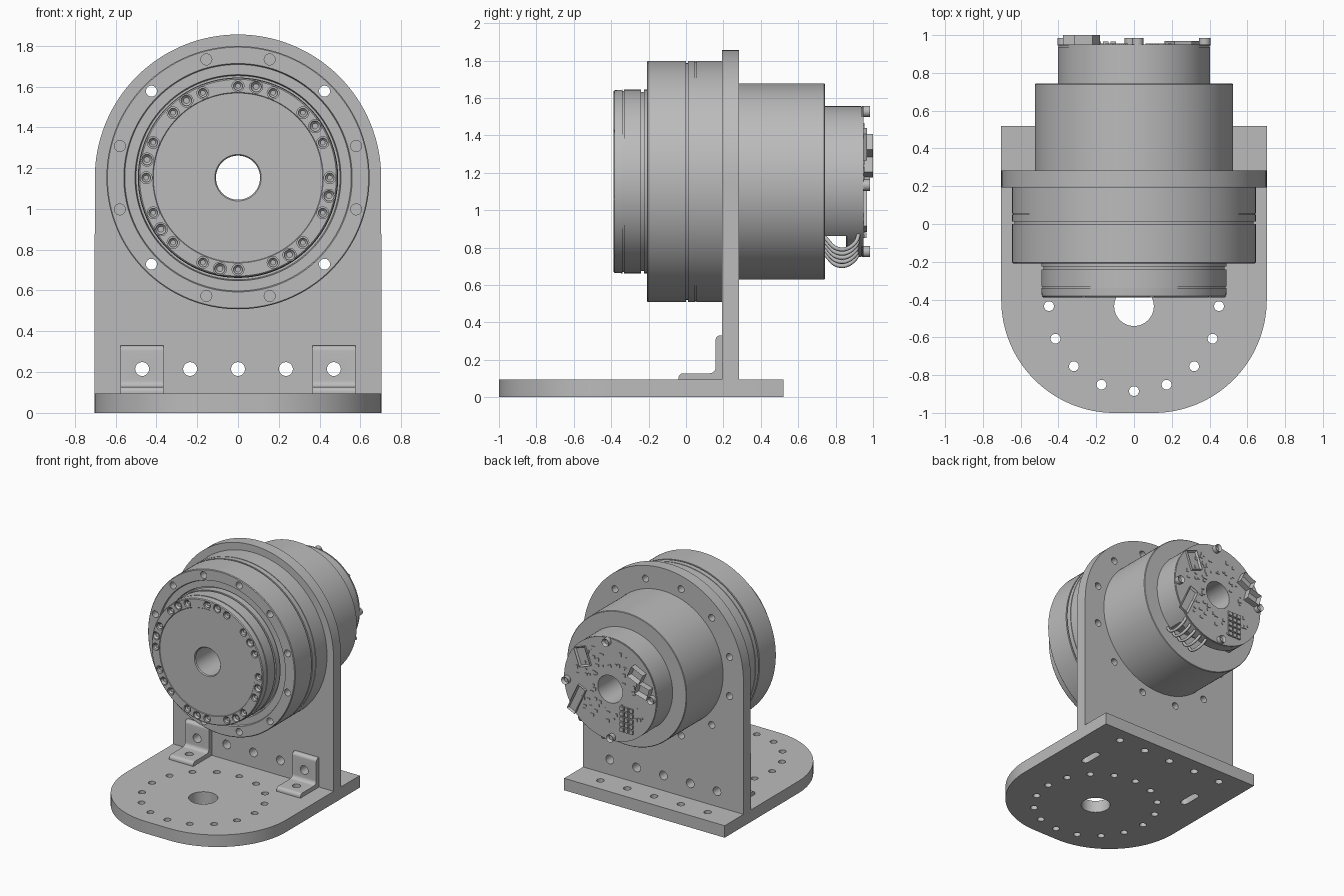
import bpy, bmesh, math, random
from math import pi, sin, cos, radians
from mathutils import Matrix, Vector

cube = bpy.data.objects.get("Cube")
if cube:
    bpy.data.objects.remove(cube, do_unlink=True)

grey = bpy.data.materials.new("machined grey")
grey.use_nodes = True
grey.diffuse_color = (0.5, 0.5, 0.5, 1)
grey.node_tree.nodes["Principled BSDF"].inputs["Base Color"].default_value = (0.5, 0.5, 0.5, 1)

AXIS_Z = 1.153   # height of the drive axis
BORE = 0.108


def finish(name, bm, cutter=None):
    """Turn a bmesh into an object, cut its holes and shade it."""
    bmesh.ops.recalc_face_normals(bm, faces=bm.faces)
    mesh = bpy.data.meshes.new(name)
    bm.to_mesh(mesh)
    bm.free()
    mesh.materials.append(grey)
    ob = bpy.data.objects.new(name, mesh)
    bpy.context.scene.collection.objects.link(ob)
    if cutter:
        tool = finish(name + "_cutter", cutter)
        tool.hide_render = True
        mod = ob.modifiers.new("holes", 'BOOLEAN')
        mod.object, mod.solver = tool, 'EXACT'
        graph = bpy.context.evaluated_depsgraph_get()
        ob.data = bpy.data.meshes.new_from_object(ob.evaluated_get(graph))
        ob.modifiers.clear()
        bpy.data.objects.remove(tool, do_unlink=True)
    bpy.ops.object.select_all(action='DESELECT')
    ob.select_set(True)
    bpy.context.view_layer.objects.active = ob
    bpy.ops.object.shade_smooth_by_angle(angle=radians(30))
    return ob


def arc(cx, cy, r, a0, a1, n=8):
    angles = [radians(a0 + (a1 - a0) * i / n) for i in range(n + 1)]
    return [(cx + r * cos(a), cy + r * sin(a)) for a in angles]


def prism(bm, pts, place, lo, hi):
    """Extrude a 2D outline; place(u, v, w) maps it into space."""
    face = bm.faces.new([bm.verts.new(place(u, v, lo)) for u, v in pts])
    out = bmesh.ops.extrude_face_region(bm, geom=[face])
    shift = Vector(place(0, 0, hi)) - Vector(place(0, 0, lo))
    bmesh.ops.translate(bm, vec=shift, verts=[v for v in out["geom"] if isinstance(v, bmesh.types.BMVert)])


def on_floor(u, v, w): return (u, v, w)
def upright(u, v, w): return (u, w, v)
def sideways(u, v, w): return (w, u, v)


def cylinder(bm, centre, r, length, axis='Y', segments=24):
    turn = Matrix.Rotation(pi / 2, 4, 'X') if axis == 'Y' else Matrix()
    return bmesh.ops.create_cone(bm, cap_ends=True, segments=segments, radius1=r, radius2=r,
                                 depth=length, matrix=Matrix.Translation(centre) @ turn)


def screw(bm, x, z, y0, y1, r):
    """Socket head cap screw from y0 to its top at y1."""
    verts = cylinder(bm, (x, (y0 + y1) / 2, z), r, abs(y1 - y0))["verts"]
    top = [f for f in {f for v in verts for f in v.link_faces}
           if all(abs(v.co.y - y1) < 1e-5 for v in f.verts)]
    bmesh.ops.inset_region(bm, faces=top, thickness=r * 0.45)
    bmesh.ops.translate(bm, vec=(0, (y0 - y1) * 0.5, 0), verts=top[0].verts)


def polar(r, degrees):
    """Point on the drive face, clockwise from the top."""
    a = radians(degrees)
    return r * sin(a), AXIS_Z + r * cos(a)


def lathe(profile, steps=128):
    """Spin a closed (y, radius) profile about the drive axis."""
    bm = bmesh.new()
    verts = [bm.verts.new((0, y, AXIS_Z + r)) for y, r in profile]
    edges = [bm.edges.new((a, b)) for a, b in zip(verts, verts[1:] + verts[:1])]
    bmesh.ops.spin(bm, geom=verts + edges, cent=(0, 0, AXIS_Z), axis=(0, 1, 0),
                   angle=2 * pi, steps=steps, use_merge=True)
    bmesh.ops.remove_doubles(bm, verts=bm.verts, dist=1e-5)
    return bm


def groove(y, r, w=0.006, d=0.007):
    return [(y - w, r), (y - w, r - d), (y + w, r - d), (y + w, r)]


row = [-0.47, -0.235, 0, 0.235, 0.47]

# Base plate with rounded front, bolt circle, rear row and two slots
bm, cut = bmesh.new(), bmesh.new()
outline = [(0.703, 0.52), (-0.703, 0.52)] + arc(-0.103, -0.4, 0.6, 180, 270, 32) \
    + arc(0.103, -0.4, 0.6, 270, 360, 32)
prism(bm, outline, on_floor, 0, 0.095)
cylinder(cut, (0, -0.435, 0.05), 0.105, 0.3, 'Z', 48)
for i in range(16):
    a = i * pi / 8
    cylinder(cut, (0.45 * cos(a), -0.435 + 0.45 * sin(a), 0.05), 0.026, 0.3, 'Z')
for x in row:
    cylinder(cut, (x, 0.4, 0.05), 0.028, 0.3, 'Z')
for x in (-0.47, 0.47):
    prism(cut, arc(x, 0.13, 0.028, 0, 180) + arc(x, 0.01, 0.028, 180, 360), on_floor, -0.1, 0.2)
finish("base_plate", bm, cut)

# Upright plate with arched top
bm, cut = bmesh.new(), bmesh.new()
prism(bm, [(-0.703, 0.095), (0.703, 0.095)] + arc(0, AXIS_Z, 0.702, 0, 180, 64), upright, 0.193, 0.284)
cylinder(cut, (0, 0.24, AXIS_Z), 0.5, 0.3, segments=96)
for x in row:
    cylinder(cut, (x, 0.24, 0.215), 0.034, 0.3)
for i in range(12):
    x, z = polar(0.6, 15 + 30 * i)
    cylinder(cut, (x, 0.24, z), 0.027, 0.3)
finish("upright_plate", bm, cut)

# Angle brackets
for side, cx in (("right", -0.47), ("left", 0.47)):
    bm, cut = bmesh.new(), bmesh.new()
    section = [(0.193, 0.095), (0.193, 0.33)] + arc(0.183, 0.305, 0.025, 90, 180) \
        + arc(0.128, 0.158, 0.03, 0, -90) + arc(-0.015, 0.103, 0.025, 90, 180) + [(-0.04, 0.095)]
    prism(bm, section, sideways, cx - 0.105, cx + 0.105)
    cylinder(cut, (cx, 0.2, 0.215), 0.034, 0.2)
    cylinder(cut, (cx, 0.06, 0.1), 0.03, 0.2, 'Z')
    finish(side + "_bracket", bm, cut)

# Main gear flange, with a seal recess at the front
bm = lathe([(-0.208, 0.56), (-0.208, 0.64), (-0.203, 0.645)] + groove(0.006, 0.645, 0.006, 0.012)
           + groove(0.052, 0.645, 0.003, 0.004)
           + [(0.193, 0.645), (0.193, BORE), (-0.17, BORE), (-0.17, 0.5), (-0.195, 0.505), (-0.195, 0.555)])
cut = bmesh.new()
for i in range(12):
    x, z = polar(0.6, 15 + 30 * i)
    cylinder(cut, (x, -0.2, z), 0.027, 1.2 if i % 3 == 1 else 0.1)
finish("gear_flange", bm, cut)

# Output hub with a ring of screw pockets
front = -0.388
bm = lathe([(front + 0.004, BORE + 0.006), (front + 0.004, 0.415), (front, 0.418), (front, 0.482),
            (front + 0.006, 0.488)] + groove(-0.335, 0.491, 0.004) + groove(-0.232, 0.491, 0.008, 0.012)
           + [(-0.16, 0.491), (-0.16, BORE), (front + 0.012, BORE)])
cut, heads = bmesh.new(), bmesh.new()
for i in range(16):
    x, z = polar(0.45, 22.5 * i)
    cylinder(cut, (x, front, z), 0.029, 0.05)
    screw(heads, x, z, front + 0.03, front + 0.008, 0.022)
for i in range(8):
    x, z = polar(0.455, 11.25 + 45 * i)
    cylinder(cut, (x, front, z), 0.032, 0.05)
    screw(heads, x, z, front + 0.03, front + 0.003, 0.026)
finish("output_hub", bm, cut)
finish("hub_screws", heads)

# Motor housing behind the plate
finish("motor_housing", lathe([(0.15, BORE), (0.15, 0.5), (0.284, 0.5), (0.284, 0.524), (0.739, 0.524),
                               (0.743, 0.52), (0.743, BORE)]))

# Rear neck, cut flat underneath for the cables
bm = lathe([(0.73, BORE), (0.73, 0.403), (0.86, 0.403), (0.86, BORE)])
cut = bmesh.new()
bmesh.ops.create_cube(cut, size=1, matrix=Matrix.Translation((0, 0.8, AXIS_Z - 0.79)))
finish("rear_neck", bm, cut)

# Rear cap carrying the circuit board
finish("rear_cap", lathe([(0.855, BORE), (0.855, 0.398), (0.86, 0.403)] + groove(0.94, 0.403, 0.002, 0.004)
                         + [(0.95, 0.403), (0.95, BORE)]))
bm = bmesh.new()
for i in range(4):
    screw(bm, *polar(0.375, 90 * i + 3), 0.945, 0.985, 0.03)
finish("cap_screws", bm)


def block(bm, x, dz, w, h, top, tilt=0, floor=0.948, open_top=False):
    """Box on the board; open_top sinks a socket into it."""
    m = Matrix.Translation((x, (floor + top) / 2, AXIS_Z + dz)) @ Matrix.Rotation(radians(tilt), 4, 'Y')
    verts = bmesh.ops.create_cube(bm, size=1, matrix=m @ Matrix.Diagonal((w, top - floor, h, 1)))["verts"]
    if open_top:
        face = max({f for v in verts for f in v.link_faces}, key=lambda f: f.calc_center_median().y)
        bmesh.ops.inset_region(bm, faces=[face], thickness=0.014)
        bmesh.ops.translate(bm, vec=(0, (floor - top) * 0.8, 0), verts=face.verts)


# Board connectors and pin header
bm = bmesh.new()
block(bm, 0.235, 0.2, 0.1, 0.15, 0.968, 20, open_top=True)
block(bm, 0.285, -0.15, 0.075, 0.23, 0.968, -25, open_top=True)
block(bm, -0.25, 0.19, 0.11, 0.09, 1.0, -25, open_top=True)
block(bm, -0.31, 0.08, 0.11, 0.09, 1.0, -15, open_top=True)
for i in range(3):
    for j in range(5):
        block(bm, -0.11 - 0.04 * i, -0.12 - 0.042 * j, 0.03, 0.03, 0.965)
finish("board_connectors", bm)

# Small board components
random.seed(4)
bm = bmesh.new()
for i in range(70):
    x, z = polar(random.uniform(0.14, 0.33), random.uniform(0, 360))
    block(bm, x, z - AXIS_Z, random.uniform(0.01, 0.03), random.uniform(0.01, 0.03), 0.955)
finish("board_components", bm)

# Cables looping from the housing into the cap
for i in range(5):
    x, low = 0.1 + 0.05 * i, AXIS_Z - 0.45 + 0.022 * i
    curve = bpy.data.curves.new("cable", 'CURVE')
    curve.dimensions, curve.bevel_depth, curve.bevel_resolution = '3D', 0.011, 2
    curve.use_fill_caps = True
    spline = curve.splines.new('BEZIER')
    path = [(x, 0.735, low + 0.07), (x + 0.02, 0.82, low), (x, 0.9, low + 0.03), (x - 0.03, 0.93, low + 0.11)]
    spline.bezier_points.add(len(path) - 1)
    for p, co in zip(spline.bezier_points, path):
        p.co = co
        p.handle_left_type = p.handle_right_type = 'AUTO'
    curve.materials.append(grey)
    bpy.context.scene.collection.objects.link(bpy.data.objects.new("cable_%d" % (i + 1), curve))
